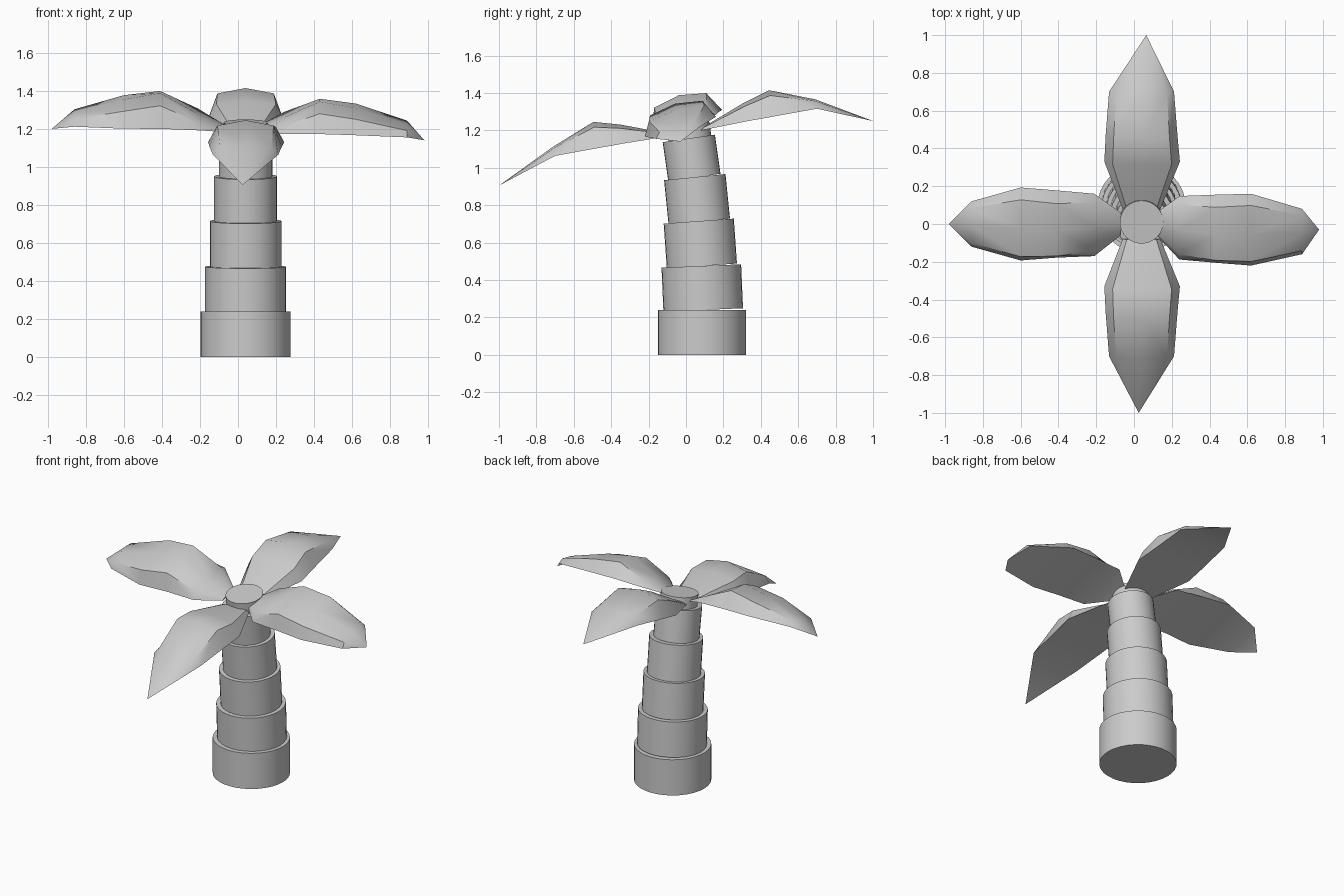
import bpy, bmesh
from mathutils import Vector
from math import radians

if "Cube" in bpy.data.objects:
    bpy.data.objects.remove(bpy.data.objects["Cube"])


def smooth(ob, angle):
    bpy.ops.object.select_all(action='DESELECT')
    ob.select_set(True)
    bpy.context.view_layer.objects.active = ob
    bpy.ops.object.shade_smooth_by_angle(angle=radians(angle))


def cylinder(name, r, a, b):
    """Cylinder whose axis runs between two (y, z) points at x = 0.04."""
    p, q = Vector((0.04, *a)), Vector((0.04, *b))
    bpy.ops.mesh.primitive_cylinder_add(vertices=32, radius=r, depth=(q - p).length,
                                        location=(p + q) / 2)
    ob = bpy.context.object
    ob.name = name
    ob.rotation_mode = 'QUATERNION'
    ob.rotation_quaternion = Vector((0, 0, 1)).rotation_difference(q - p)
    smooth(ob, 40)


# trunk: five stacked, narrowing, forward-leaning drums
trunk = [
    (0.236, (0.085, 0.0), (0.085, 0.24)),
    (0.213, (0.092, 0.24), (0.082, 0.475)),
    (0.188, (0.085, 0.475), (0.068, 0.715)),
    (0.165, (0.071, 0.712), (0.047, 0.95)),
    (0.141, (0.045, 0.948), (0.015, 1.157)),
]
for i, (r, a, b) in enumerate(trunk):
    cylinder(f"trunk_segment_{i + 1}", r, a, b)

# crown cap
cylinder("crown_cap", 0.115, (0.022, 1.15), (0.01, 1.233))


def leaf(name, d, stations, tilt, tip):
    """Flat-bottomed, humped leaf. Stations: distance, centre offset, half width, base z, hump."""
    d = Vector(d)
    side = Vector((abs(d.y), abs(d.x), 0))
    bm = bmesh.new()
    rings = []
    for s, lat, hw, z, h in stations:
        ring = []
        for u, k in ((-1, 0), (-0.78, 0.8), (0, 1), (0.78, 0.8), (1, 0)):
            p = d * s + side * (lat + u * hw)
            p.z = z + tilt * p.y + k * h
            p.y -= tilt * k * h
            ring.append(bm.verts.new(p))
        rings.append(ring)
    for a, b in zip(rings, rings[1:]):
        for i in range(5):
            j = (i + 1) % 5
            bm.faces.new((a[i], a[j], b[j], b[i]))
    bm.faces.new(rings[0])
    end = bm.verts.new(tip)
    for i in range(5):
        bm.faces.new((rings[-1][i], rings[-1][(i + 1) % 5], end))
    bmesh.ops.recalc_face_normals(bm, faces=bm.faces)
    me = bpy.data.meshes.new(name)
    bm.to_mesh(me)
    bm.free()
    ob = bpy.data.objects.new(name, me)
    bpy.context.collection.objects.link(ob)
    smooth(ob, 40)


# front and back leaves share one outline, tilted with the crown
long_leaf = [
    (0.08, 0.04, 0.10, 1.185, 0.01),
    (0.33, 0.043, 0.20, 1.19, 0.10),
    (0.47, 0.04, 0.19, 1.19, 0.14),
    (0.70, 0.04, 0.172, 1.19, 0.05),
]
leaf("front_leaf", (0, -1, 0), long_leaf, 0.18, (0.025, -1.0, 0.905))
leaf("back_leaf", (0, 1, 0), long_leaf, 0.18, (0.065, 1.0, 1.25))

# side leaves, rolled forward
leaf("right_leaf", (1, 0, 0), [
    (0.12, 0.0, 0.06, 1.20, 0.01),
    (0.24, -0.02, 0.168, 1.225, 0.04),
    (0.43, -0.025, 0.18, 1.23, 0.12),
    (0.62, -0.03, 0.19, 1.228, 0.09),
    (0.89, -0.04, 0.12, 1.20, 0.035)], 0.28, (0.98, -0.03, 1.14))
leaf("left_leaf", (-1, 0, 0), [
    (0.07, 0.0, 0.06, 1.20, 0.01),
    (0.21, -0.005, 0.165, 1.24, 0.04),
    (0.41, 0.0, 0.178, 1.25, 0.138),
    (0.60, 0.0, 0.193, 1.255, 0.10),
    (0.86, 0.0, 0.12, 1.245, 0.04)], 0.28, (-0.98, 0.0, 1.20))
